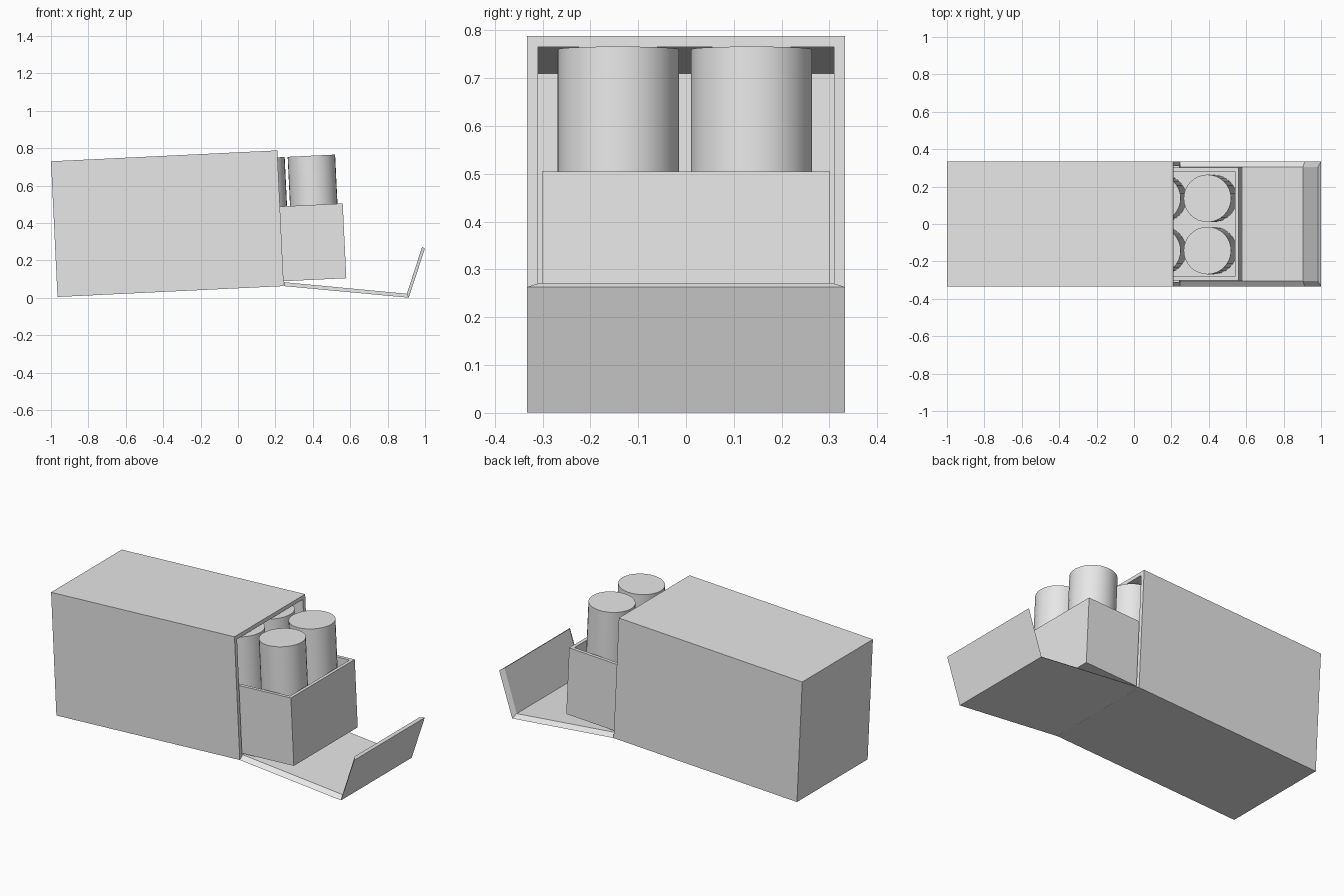
import bpy, bmesh, math
from mathutils import Matrix, Vector

if "Cube" in bpy.data.objects:
    bpy.data.objects.remove(bpy.data.objects["Cube"])

GREY = (0.8, 0.8, 0.8, 1.0)
mat = bpy.data.materials.new("light grey")
mat.use_nodes = True
mat.diffuse_color = GREY
mat.node_tree.nodes["Principled BSDF"].inputs["Base Color"].default_value = GREY

# The carton rests at a slight tilt, propped on its open flap
TILT = Matrix.Translation((-0.965, 0, 0.005)) @ Matrix.Rotation(math.radians(-2.75), 4, 'Y')


def finish(name, bm, matrix=TILT):
    bmesh.ops.recalc_face_normals(bm, faces=bm.faces)
    mesh = bpy.data.meshes.new(name)
    bm.to_mesh(mesh)
    bm.free()
    obj = bpy.data.objects.new(name, mesh)
    bpy.context.collection.objects.link(obj)
    mesh.materials.append(mat)
    obj.matrix_world = matrix
    return obj


def open_box(name, lo, hi, open_dir, thickness):
    """Thin-walled box with one side removed."""
    lo, hi = Vector(lo), Vector(hi)
    bm = bmesh.new()
    bmesh.ops.create_cube(bm, size=1)
    bmesh.ops.scale(bm, vec=hi - lo, verts=bm.verts)
    bmesh.ops.translate(bm, vec=(lo + hi) / 2, verts=bm.verts)
    bm.normal_update()
    lid = [f for f in bm.faces if f.normal.dot(Vector(open_dir)) > 0.9]
    bmesh.ops.delete(bm, geom=lid, context='FACES_ONLY')
    # open shells need an explicit outward orientation
    centre = (lo + hi) / 2
    obj = finish(name, bm)
    bm = bmesh.new()
    bm.from_mesh(obj.data)
    bm.normal_update()
    flip = [f for f in bm.faces if f.normal.dot(f.calc_center_median() - centre) < 0]
    bmesh.ops.reverse_faces(bm, faces=flip)
    bm.to_mesh(obj.data)
    bm.free()
    mod = obj.modifiers.new("walls", 'SOLIDIFY')
    mod.thickness = thickness
    mod.offset = -1
    mod.use_even_offset = True
    return obj


# Outer carton, open at the +x end, and the tray sliding out of it
open_box("carton", (0, -0.333, 0), (1.211, 0.333, 0.726), (1, 0, 0), 0.023)
open_box("tray", (0.37, -0.301, 0.026), (1.547, 0.301, 0.426), (0, 0, 1), 0.02)

# Folded flap: wide outer skin, narrower inner skin, mitred edges
outer = [(0.245, 0.063), (0.913, 0.001), (0.999, 0.263)]
inner = [(0.245, 0.084), (0.903, 0.022), (0.984, 0.272)]
bm = bmesh.new()
rings = []
for o, i in zip(outer, inner):
    rings.append([bm.verts.new(p) for p in (
        (o[0], -0.333, o[1]), (o[0], 0.333, o[1]),
        (i[0], 0.305, i[1]), (i[0], -0.305, i[1]))])
for a, b in zip(rings, rings[1:]):
    for k in range(4):
        n = (k + 1) % 4
        bm.faces.new((a[k], a[n], b[n], b[k]))
bm.faces.new(rings[0])
bm.faces.new(rings[-1])
finish("flap", bm, Matrix.Identity(4))

# Two columns of four cylinders standing in the tray
FLOOR, TOP, RADIUS = 0.046, 0.689, 0.127
for row in range(4):
    for side, y in (("left", 0.137), ("right", -0.142)):
        bm = bmesh.new()
        bmesh.ops.create_cone(bm, cap_ends=True, segments=32, radius1=RADIUS,
                              radius2=RADIUS, depth=TOP - FLOOR)
        bmesh.ops.translate(bm, vec=(1.392 - row * 0.27, y, (FLOOR + TOP) / 2),
                            verts=bm.verts)
        can = finish(f"cylinder_{side}_{row + 1}", bm)
        bpy.ops.object.select_all(action='DESELECT')
        can.select_set(True)
        bpy.context.view_layer.objects.active = can
        bpy.ops.object.shade_smooth_by_angle(angle=math.radians(35))
